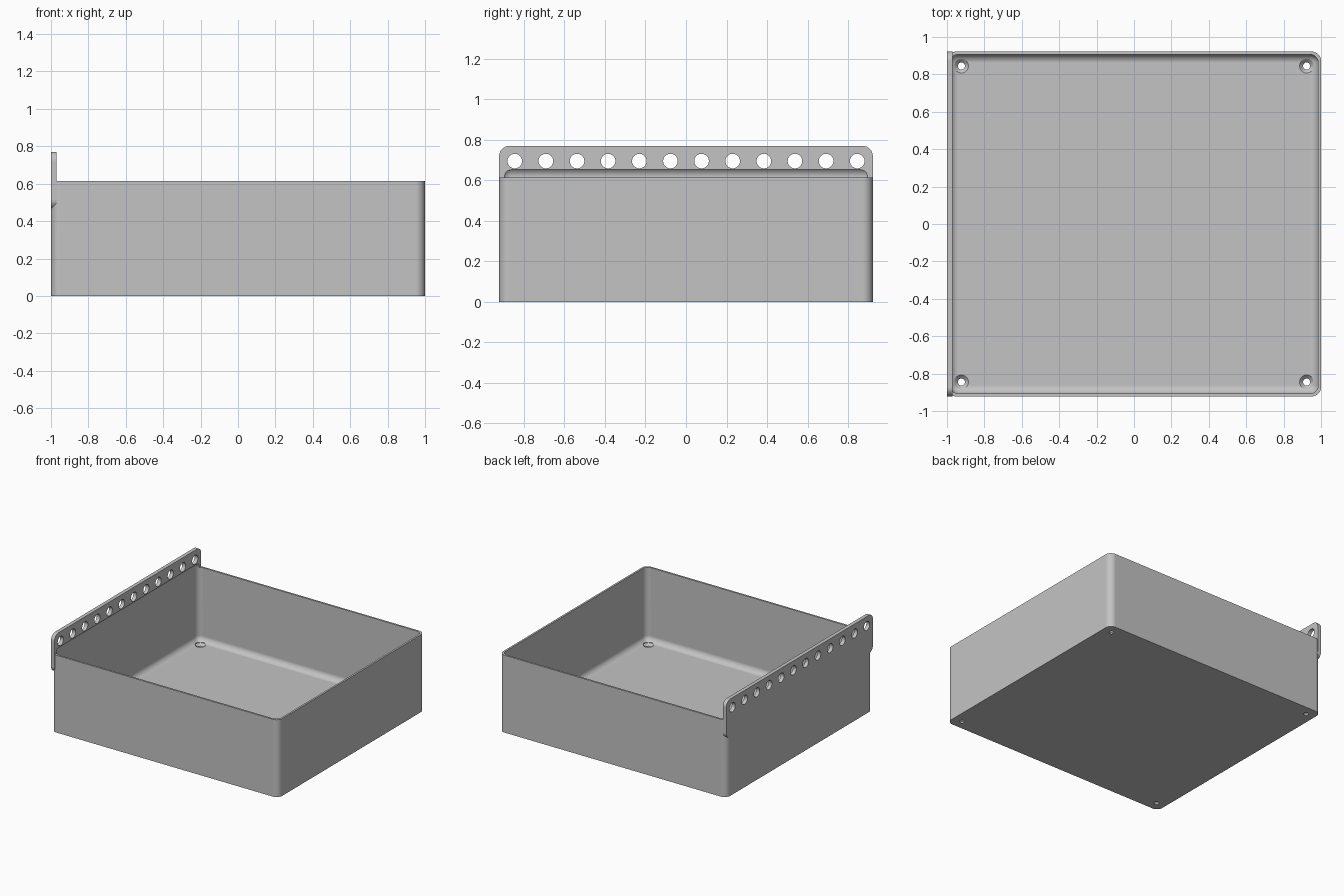
import bpy, bmesh
from math import sin, cos, pi
from mathutils import Vector

if "Cube" in bpy.data.objects:
    bpy.data.objects.remove(bpy.data.objects["Cube"])

# Overall sizes
HX, HY, RIM, TOP = 1.0, 0.922, 0.615, 0.77
WALL, FLOOR, FLANGE = 0.015, 0.03, 0.03
CORNER, FILLET = 0.05, 0.045
FLANGE_BASE = 0.465

grey = bpy.data.materials.new("light_grey")
grey.use_nodes = True
grey.diffuse_color = (0.55, 0.55, 0.55, 1)
grey.node_tree.nodes["Principled BSDF"].inputs["Base Color"].default_value = (0.55, 0.55, 0.55, 1)


def rounded_rect(hu, hv, r, n=8):
    pts = []
    for q, (su, sv) in enumerate([(1, 1), (-1, 1), (-1, -1), (1, -1)]):
        for i in range(n + 1):
            a = (q + i / n) * pi / 2
            pts.append((su * (hu - r) + r * cos(a), sv * (hv - r) + r * sin(a)))
    return pts


def circle(r, n=32):
    return [(r * cos(2 * pi * i / n), r * sin(2 * pi * i / n)) for i in range(n)]


def loft(bm, rings):
    """Skin a stack of equal rings and cap both ends."""
    loops = [[bm.verts.new(p) for p in ring] for ring in rings]
    n = len(loops[0])
    for a, b in zip(loops, loops[1:]):
        for i in range(n):
            j = (i + 1) % n
            bm.faces.new((a[i], a[j], b[j], b[i]))
    bm.faces.new(loops[0][::-1])
    bm.faces.new(loops[-1])


def finish(name, bm):
    bmesh.ops.recalc_face_normals(bm, faces=bm.faces[:])
    mesh = bpy.data.meshes.new(name)
    bm.to_mesh(mesh)
    bm.free()
    mesh.materials.append(grey)
    obj = bpy.data.objects.new(name, mesh)
    bpy.context.collection.objects.link(obj)
    return obj


# Solid tray block with rounded upright corners
bm = bmesh.new()
plan = rounded_rect(HX, HY, CORNER)
loft(bm, [[(u, v, z) for u, v in plan] for z in (0, RIM)])
tray = finish("open_tray", bm)

# Rounded mounting flange on the right wall
bm = bmesh.new()
side = rounded_rect(HY, (TOP - FLANGE_BASE) / 2, CORNER)
mid = (TOP + FLANGE_BASE) / 2
loft(bm, [[(x, u, mid + v) for u, v in side] for x in (-HX, -HX + FLANGE)])
flange = finish("mounting_flange", bm)

# Hollow with filleted edges, which also undercuts the flange
bm = bmesh.new()
bmesh.ops.create_cube(bm, size=1)
top = RIM + 0.004 + FILLET
for v in bm.verts:
    v.co = Vector((v.co.x * 2 * (HX - WALL), v.co.y * 2 * (HY - WALL),
                   FLOOR if v.co.z < 0 else top))
bmesh.ops.bevel(bm, geom=bm.edges[:], offset=FILLET, segments=8,
                profile=0.5, affect='EDGES')
hollow = finish("hollow_cutter", bm)

# Countersunk screw holes in the floor corners
bm = bmesh.new()
section = [(0.019, -0.1), (0.019, 0.011), (0.038, FLOOR), (0.038, 0.1)]
for x in (-0.923, 0.923):
    for y in (-0.845, 0.845):
        loft(bm, [[(x + u, y + v, z) for u, v in circle(r)] for r, z in section])
screw_holes = finish("screw_hole_cutter", bm)

# Row of twelve round holes through the flange
bm = bmesh.new()
for i in range(12):
    y = -0.845 + i * 1.69 / 11
    loft(bm, [[(x, y + u, 0.695 + v) for u, v in circle(0.036)]
              for x in (-HX - 0.1, -HX + 0.1)])
flange_holes = finish("flange_hole_cutter", bm)

# Join and cut
bpy.context.view_layer.objects.active = tray
for tool, op in ((flange, 'UNION'), (hollow, 'DIFFERENCE'),
                 (screw_holes, 'DIFFERENCE'), (flange_holes, 'DIFFERENCE')):
    mod = tray.modifiers.new(tool.name, 'BOOLEAN')
    mod.object, mod.operation, mod.solver = tool, op, 'EXACT'
    bpy.ops.object.modifier_apply(modifier=mod.name)
    bpy.data.objects.remove(tool)

# Smooth curves, flat walls
bpy.ops.object.select_all(action='DESELECT')
tray.select_set(True)
bpy.ops.object.shade_smooth_by_angle(angle=pi / 6)
weighted = tray.modifiers.new("flat_wall_normals", 'WEIGHTED_NORMAL')
weighted.keep_sharp = True
